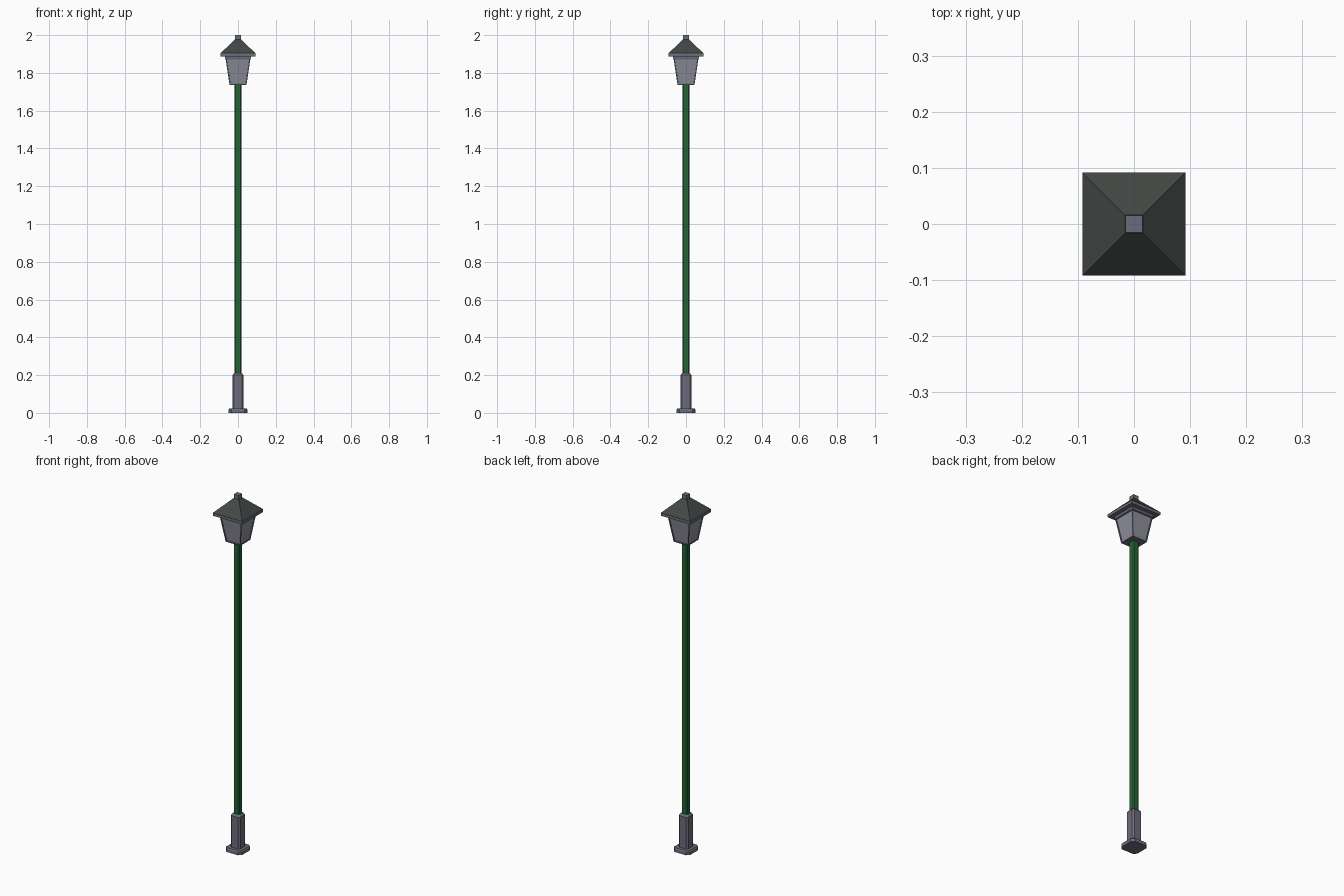
import bpy, bmesh

if "Cube" in bpy.data.objects:
    bpy.data.objects.remove(bpy.data.objects["Cube"])


def material(name, rgb):
    m = bpy.data.materials.new(name)
    m.diffuse_color = (*rgb, 1)
    m.use_nodes = True
    m.node_tree.nodes["Principled BSDF"].inputs["Base Color"].default_value = m.diffuse_color
    return m


METAL = material("grey_metal", (0.15, 0.15, 0.20))
GLASS = material("pale_glass", (0.27, 0.27, 0.33))
GREEN = material("green_paint", (0.02, 0.13, 0.035))
SLATE = material("dark_roof", (0.055, 0.065, 0.06))


def ring(bm, half, z, corner):
    """Square ring, with cut corners when corner < 1."""
    a, b = half, half * corner
    if corner < 1:
        pts = [(a, -b), (a, b), (b, a), (-b, a), (-a, b), (-a, -b), (-b, -a), (b, -a)]
    else:
        pts = [(a, -a), (a, a), (-a, a), (-a, -a)]
    return [bm.verts.new((x, y, z)) for x, y in pts]


def loft(name, profile, mat, corner=1.0, panes=None):
    """Stack rings given as (half width, z) and cap both ends."""
    bm = bmesh.new()
    rings = [ring(bm, h, z, corner) for h, z in profile]
    bm.faces.new(rings[0][::-1])
    bm.faces.new(rings[-1])
    sides = []
    for lo, hi in zip(rings, rings[1:]):
        n = len(lo)
        for i in range(n):
            j = (i + 1) % n
            sides.append(bm.faces.new((lo[i], lo[j], hi[j], hi[i])))
    bm.normal_update()
    if panes:
        # sink a glass pane into every side, leaving a frame around it
        bmesh.ops.inset_individual(bm, faces=sides, thickness=panes, depth=0)
        bmesh.ops.inset_individual(bm, faces=sides, thickness=0.0005, depth=-0.004)
        for f in sides:
            f.material_index = 1
    me = bpy.data.meshes.new(name)
    bm.to_mesh(me)
    bm.free()
    me.materials.append(mat)
    if panes:
        me.materials.append(GLASS)
    ob = bpy.data.objects.new(name, me)
    bpy.context.collection.objects.link(ob)
    return ob


# Foot and pole, all squares with cut corners
loft("foot_plate", [(0.051, 0), (0.051, 0.016), (0.047, 0.022)], METAL, 0.7)
loft("foot_column", [(0.029, 0.02), (0.029, 0.2), (0.02, 0.21)], METAL, 0.7)
loft("pole", [(0.0175, 0.2), (0.0175, 1.74)], GREEN, 0.7)

# Lantern: tapered body with sunken panes, and a rail under the roof
loft("lantern_body", [(0.045, 1.737), (0.066, 1.877)], METAL, panes=0.008)
loft("lantern_rail", [(0.068, 1.875), (0.069, 1.89)], METAL)

# Roof: thin eave, sloped pyramid and finial
loft("roof_eave", [(0.092, 1.888), (0.092, 1.904)], METAL)
loft("roof_slope", [(0.092, 1.904), (0.016, 1.978)], SLATE)
loft("finial", [(0.0155, 1.97), (0.0155, 2.0)], METAL)
